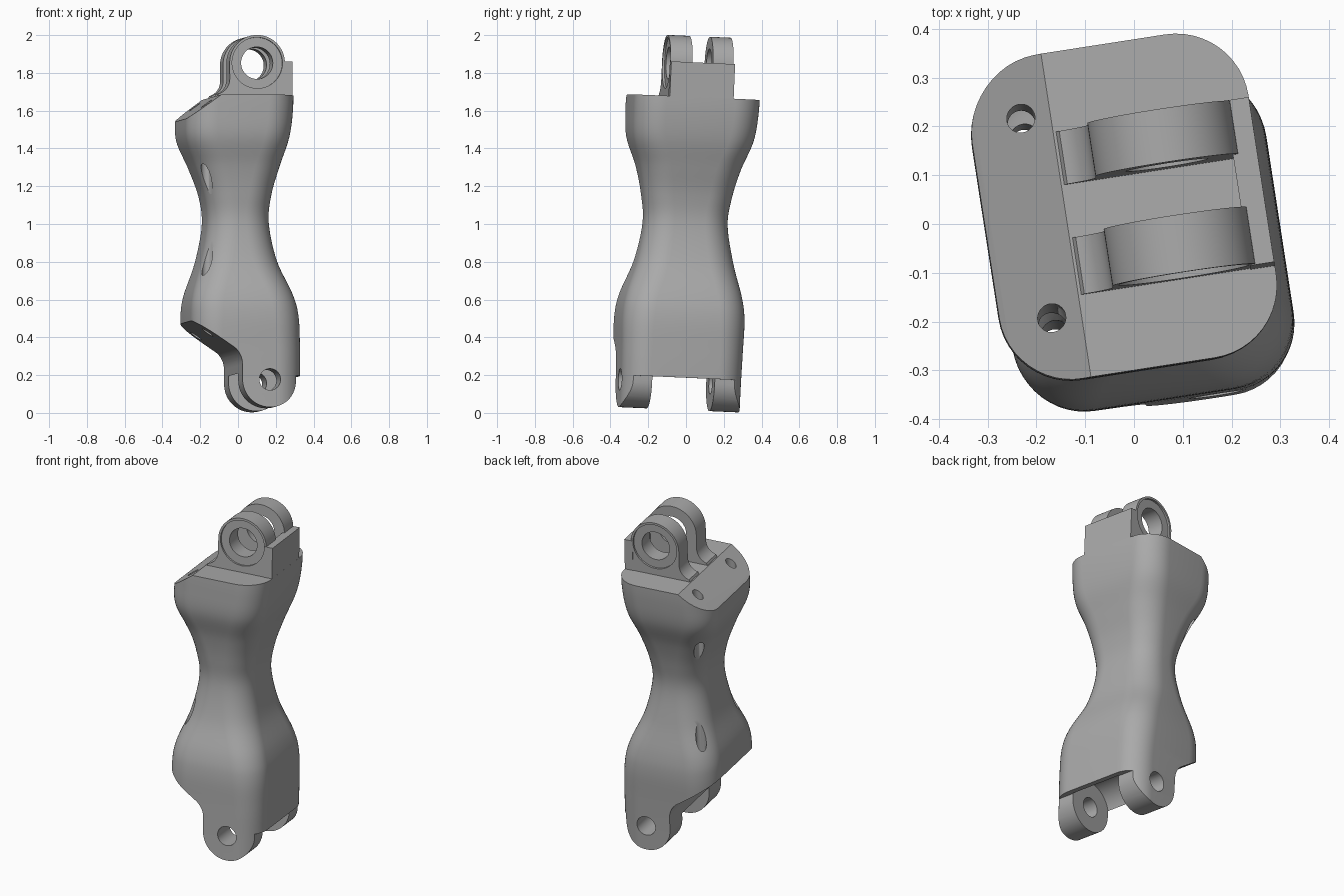
import bpy, bmesh
from math import sin, cos, pi, radians
from mathutils import Matrix, Vector

if "Cube" in bpy.data.objects:
    bpy.data.objects.remove(bpy.data.objects["Cube"], do_unlink=True)

grey = bpy.data.materials.new("satin_grey")
grey.use_nodes = True
colour = (0.40, 0.40, 0.40, 1)
grey.diffuse_color = colour
grey.node_tree.nodes["Principled BSDF"].inputs["Base Color"].default_value = colour


def make(name, bm):
    bmesh.ops.recalc_face_normals(bm, faces=bm.faces[:])
    mesh = bpy.data.meshes.new(name)
    bm.to_mesh(mesh)
    bm.free()
    mesh.materials.append(grey)
    ob = bpy.data.objects.new(name, mesh)
    bpy.context.collection.objects.link(ob)
    return ob


def loft(name, rings):
    bm = bmesh.new()
    loops = [[bm.verts.new(p) for p in ring] for ring in rings]
    n = len(loops[0])
    for a, b in zip(loops, loops[1:]):
        for i in range(n):
            j = (i + 1) % n
            bm.faces.new((a[i], a[j], b[j], b[i]))
    bm.faces.new(loops[0])
    bm.faces.new(loops[-1])
    return make(name, bm)


def extrude_y(name, outline, y0, y1):
    return loft(name, [[(x, y, z) for x, z in outline] for y in (y0, y1)])


def arc(cx, cz, r, a0, a1, n=24):
    angles = [radians(a0 + (a1 - a0) * i / n) for i in range(n + 1)]
    return [(cx + r * cos(a), cz + r * sin(a)) for a in angles]


def disc(cx, cz, r):
    return arc(cx, cz, r, 0, 352.5, 47)


def cut(target, tool, operation="DIFFERENCE"):
    tool.hide_render = True
    mod = target.modifiers.new("cut", "BOOLEAN")
    mod.operation, mod.object, mod.solver = operation, tool, "EXACT"
    bpy.ops.object.select_all(action="DESELECT")
    bpy.context.view_layer.objects.active = target
    target.select_set(True)
    bpy.ops.object.modifier_apply(modifier=mod.name)
    bpy.data.objects.remove(tool, do_unlink=True)


def section(z, x0, x1, y0, y1, r):
    ring = []
    for k, (cx, cy) in enumerate([(x1 - r, y1 - r), (x0 + r, y1 - r),
                                  (x0 + r, y0 + r), (x1 - r, y0 + r)]):
        ring += [(x, y, z) for x, y in arc(cx, cy, r, 90 * k, 90 * k + 90, 12)]
    return ring


def spline(rows, steps=6):
    # Catmull-Rom through the section rows
    rows = [Vector(r) for r in rows]
    out = []
    for i in range(len(rows) - 1):
        a, b, c, d = (rows[max(i - 1, 0)], rows[i], rows[i + 1],
                      rows[min(i + 2, len(rows) - 1)])
        for s in range(steps):
            t = s / steps
            out.append(b + (c - a) * (t / 2) + (a * 2 - b * 5 + c * 4 - d) * (t * t / 2)
                       + (b * 3 - a - c * 3 + d) * (t ** 3 / 2))
    return out + [rows[-1]]


# Waisted body: z, left, right, front, back, corner radius
rows = [
    (-0.05, -.28, .292, -.335, .305, .14),
    (0.15, -.28, .295, -.335, .305, .14),
    (0.33, -.28, .295, -.338, .308, .14),
    (0.50, -.285, .29, -.340, .312, .15),
    (0.62, -.272, .262, -.320, .298, .15),
    (0.80, -.215, .188, -.258, .255, .15),
    (1.00, -.18, .15, -.225, .22, .14),
    (1.15, -.195, .163, -.238, .235, .14),
    (1.30, -.245, .205, -.268, .272, .15),
    (1.45, -.30, .25, -.315, .325, .15),
    (1.60, -.30, .27, -.325, .343, .15),
    (1.75, -.297, .272, -.325, .345, .15),
]
body = loft("body", [section(*r) for r in spline(rows)])

# Side profile: top bevel, lower bevel, neck and rounded fork ends
PX, PZ, PR = 0.114, 0.162, 0.147
outline = [(.4, 1.672), (-.135, 1.672), (-.29, 1.56), (-.4, 1.47), (-.4, .575), (-.275, .47)]
outline += arc(-.145, .245, .112, 60, 0, 10)
outline += arc(PX, PZ, PR, 180, 360) + [(PX + PR, .185), (.4, .185)]
cut(body, extrude_y("profile_cutter", outline, -.6, .6), "INTERSECT")

# Gap between the lower fork ends
gap = arc(PX, PZ, .152, 0, 180) + [(-.2, PZ), (-.2, -.2), (PX + .152, -.2)]
cut(body, extrude_y("gap_cutter", gap, -.185, .15))
cut(body, extrude_y("lower_pin_cutter", disc(PX, PZ, .057), -.6, .6))

# Two channels running down the left-hand corners
for y in (-.192, .222):
    rings = [[(a, b, z) for a, b in disc(-.196, y, .029)] for z in (0, 2)]
    cut(body, loft("channel_cutter", rings))

# Upper knuckles, each with a flared foot, a bore and a recessed outer face
UX, UZ, UR = 0.085, 1.847, 0.148
knuckle = arc(UX, UZ, UR, 0, 180, 32) + arc(UX - UR - .08, 1.762, .08, 0, -75, 10)
knuckle += [(-.135, 1.66), (UX + UR, 1.66)]
parts = [body]
for name, y0, y1, outer in (("front_knuckle", -.156, -.038, -.156),
                            ("back_knuckle", .072, .182, .182)):
    ob = extrude_y(name, knuckle, y0, y1)
    cut(ob, extrude_y("bore_cutter", disc(UX, UZ, .085), -.6, .6))
    cut(ob, extrude_y("recess_cutter", disc(UX, UZ, .135), outer - .012, outer + .012))
    parts.append(ob)

# Stop wall joining the knuckles
parts.append(extrude_y("stop_wall", [(.222, 1.66), (.272, 1.66), (.272, 1.855), (.222, 1.855)],
                       -.158, .184))

# Set the whole link at its slight turn and lean
pose = (Matrix.Translation((0, 0, 1)) @ Matrix.Rotation(radians(8.8), 4, "Z")
        @ Matrix.Rotation(radians(-2.5), 4, "X") @ Matrix.Translation((0, 0, -1)))
bpy.ops.object.select_all(action="DESELECT")
for ob in parts:
    ob.data.transform(pose)
    ob.select_set(True)
bpy.context.view_layer.objects.active = body
bpy.ops.object.shade_smooth_by_angle(angle=radians(28))
